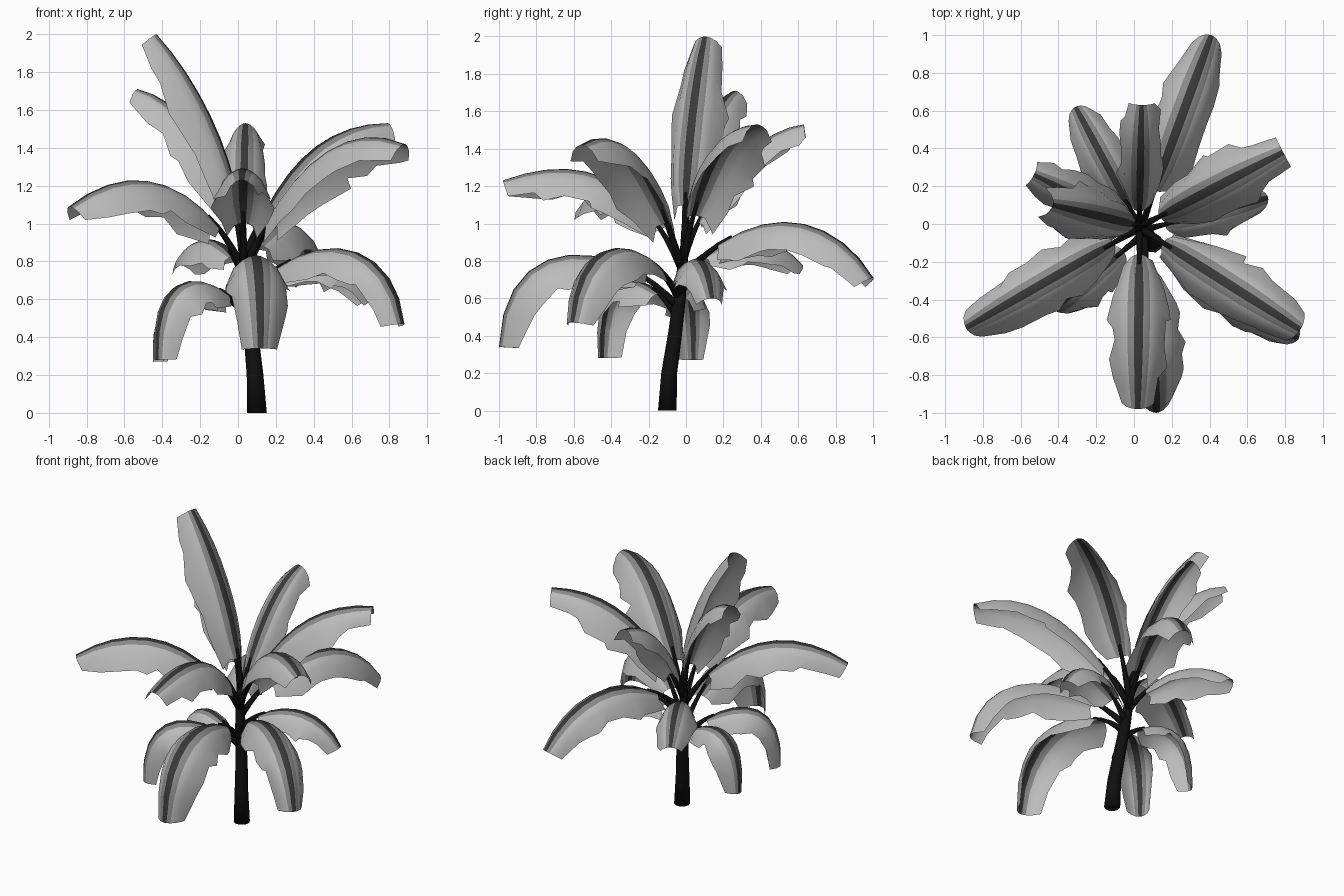
import bpy, bmesh, math, random
from mathutils import Vector

if "Cube" in bpy.data.objects:
    bpy.data.objects.remove(bpy.data.objects["Cube"])

random.seed(7)
UP = Vector((0, 0, 1))


def material(name, v):
    m = bpy.data.materials.new(name)
    m.diffuse_color = (v, v, v, 1)
    m.use_nodes = True
    m.node_tree.nodes["Principled BSDF"].inputs["Base Color"].default_value = m.diffuse_color
    return m


DARK = material("dark_stem", 0.005)
RIB = material("leaf_rib", 0.04)
MID = material("leaf_inner", 0.25)
BLADE = material("leaf_blade", 0.5)


def finish(bm, name, mats):
    bmesh.ops.recalc_face_normals(bm, faces=bm.faces)
    me = bpy.data.meshes.new(name)
    bm.to_mesh(me)
    bm.free()
    for m in mats:
        me.materials.append(m)
    ob = bpy.data.objects.new(name, me)
    bpy.context.collection.objects.link(ob)
    for p in me.polygons:
        p.use_smooth = True
    return ob


def tube(bm, pts, radii, sides):
    """Tapered tube along a path, closed at both ends."""
    rings = []
    for i, (p, r) in enumerate(zip(pts, radii)):
        t = (pts[min(i + 1, len(pts) - 1)] - pts[max(i - 1, 0)]).normalized()
        if p.z < 0.01:                     # flat foot on the ground
            t = UP
        a = Vector((0.02, 1, 0.01)).cross(t).normalized()
        b = t.cross(a)
        rings.append([bm.verts.new(p + r * (a * math.cos(k * math.tau / sides) + b * math.sin(k * math.tau / sides)))
                      for k in range(sides)])
    for r0, r1 in zip(rings, rings[1:]):
        for k in range(sides):
            bm.faces.new((r0[k], r0[(k + 1) % sides], r1[(k + 1) % sides], r1[k]))
    bm.faces.new(rings[0])
    bm.faces.new(rings[-1])


# Leaning trunk
AXIS = [(0.10, -0.10, 0), (0.09, -0.09, 0.2), (0.07, -0.06, 0.4), (0.045, -0.035, 0.6),
        (0.03, -0.02, 0.75), (0.02, 0.0, 1.0)]
AXIS = [Vector(p) for p in AXIS]


def on_axis(z):
    for a, b in zip(AXIS, AXIS[1:]):
        if z <= b.z:
            return a.lerp(b, (z - a.z) / (b.z - a.z))
    return AXIS[-1].copy()


bm = bmesh.new()
tube(bm, AXIS, [0.052, 0.044, 0.039, 0.035, 0.03, 0.014], 10)
finish(bm, "trunk", [DARK])


def width_at(u):
    prof = [(0, 0.5), (0.14, 0.9), (0.35, 1.0), (0.65, 0.97), (0.85, 0.8), (1.01, 0.55)]
    for (a, wa), (b, wb) in zip(prof, prof[1:]):
        if u <= b:
            return wa + (wb - wa) * (u - a) / (b - a)


def leaf(name, tip, z0, c1, c2, width):
    """Stalk plus folded, ragged blade along an arch from the trunk to the tip.
    c1, c2: (fraction of reach, height) of the arch handles."""
    start, tip = on_axis(z0), Vector(tip)
    reach = Vector((tip.x - start.x, tip.y - start.y, 0))
    side = UP.cross(reach).normalized()
    ctrl = [start] + [Vector((start.x, start.y, 0)) + reach * f + UP * z for f, z in (c1, c2)] + [tip]

    def at(t):
        s = 1 - t
        return ctrl[0] * s**3 + ctrl[1] * 3 * s * s * t + ctrl[2] * 3 * s * t * t + ctrl[3] * t**3

    def along(t):
        return (at(min(t + 0.02, 1)) - at(max(t - 0.02, 0))).normalized()

    # Stalk
    t0 = 0.18
    ts = [0.06 * i for i in range(5)]
    bm = bmesh.new()
    tube(bm, [at(t) for t in ts], [0.024, 0.02, 0.016, 0.013, 0.008], 6)
    finish(bm, name + "_stalk", [DARK])

    # Blade: cross-section columns (sideways, drop) as parts of the width
    section = [(-1, 1.05), (-0.7, 0.42), (-0.4, 0.14), (-0.16, 0.03), (0, 0),
               (0.16, 0.03), (0.4, 0.14), (0.7, 0.42), (1, 1.05)]
    slots = [0, 0, 1, 2, 2, 1, 0, 0]
    bm = bmesh.new()
    rows, n = [], 9
    for i in range(n):
        u = i / (n - 1)
        t = t0 + (1 - t0) * u
        d = along(t)
        down = -d.cross(side).normalized()
        if down.z > 0 and d.z > -0.5:
            down = -down
        row = []
        for x, drop in section:
            w = width * width_at(u)
            shift = 0
            if abs(x) == 1 and i < n - 1:         # torn edge, swept back at the base
                w *= random.uniform(0.86, 1.18)
                shift = random.uniform(-0.04, 0.04) - 0.035 * (1 - u)
            row.append(bm.verts.new(at(t) + side * x * w + down * drop * w + d * shift))
        rows.append(row)
    for r0, r1 in zip(rows, rows[1:]):
        for k, slot in enumerate(slots):
            f = bm.faces.new((r0[k], r0[k + 1], r1[k + 1], r1[k]))
            f.material_index = slot
    finish(bm, name + "_blade", [BLADE, MID, RIB])


# Upper crown
leaf("leaf_top", (-0.43, 0.10, 2.0), 0.90, (0.0, 1.25), (0.4, 1.7), 0.14)
leaf("leaf_top_left", (-0.53, 0.26, 1.71), 0.85, (0.1, 1.25), (0.5, 1.65), 0.12)
leaf("leaf_top_back", (0.04, 0.63, 1.53), 0.80, (0.2, 1.2), (0.6, 1.5), 0.12)
leaf("leaf_top_right", (0.79, 0.38, 1.53), 0.80, (0.25, 1.3), (0.55, 1.53), 0.155)

# Middle ring
leaf("leaf_mid_right", (0.88, -0.56, 1.42), 0.75, (0.25, 1.25), (0.6, 1.57), 0.155)
leaf("leaf_mid_front", (0.02, -0.98, 1.23), 0.75, (0.25, 1.3), (0.6, 1.37), 0.15)
leaf("leaf_mid_left", (-0.89, -0.55, 1.09), 0.75, (0.25, 1.25), (0.65, 1.35), 0.145)
leaf("leaf_mid_back", (0.41, 1.0, 0.71), 0.70, (0.35, 1.13), (0.78, 1.09), 0.15)
leaf("leaf_mid_back_left", (-0.31, 0.62, 0.78), 0.70, (0.3, 0.98), (0.75, 0.97), 0.12)

# Low drooping ring
leaf("leaf_low_side", (0.71, 0.14, 0.60), 0.62, (0.3, 0.88), (0.8, 0.88), 0.125)
leaf("leaf_low_right", (0.87, -0.61, 0.47), 0.60, (0.35, 0.98), (0.92, 0.98), 0.145)
leaf("leaf_low_front", (0.12, -1.0, 0.34), 0.55, (0.35, 0.95), (0.98, 0.97), 0.165)
leaf("leaf_low_left", (-0.43, -0.45, 0.28), 0.50, (0.4, 0.78), (1.05, 0.81), 0.13)
leaf("leaf_low_back_left", (-0.45, 0.04, 0.27), 0.50, (0.4, 0.74), (1.05, 0.76), 0.115)
